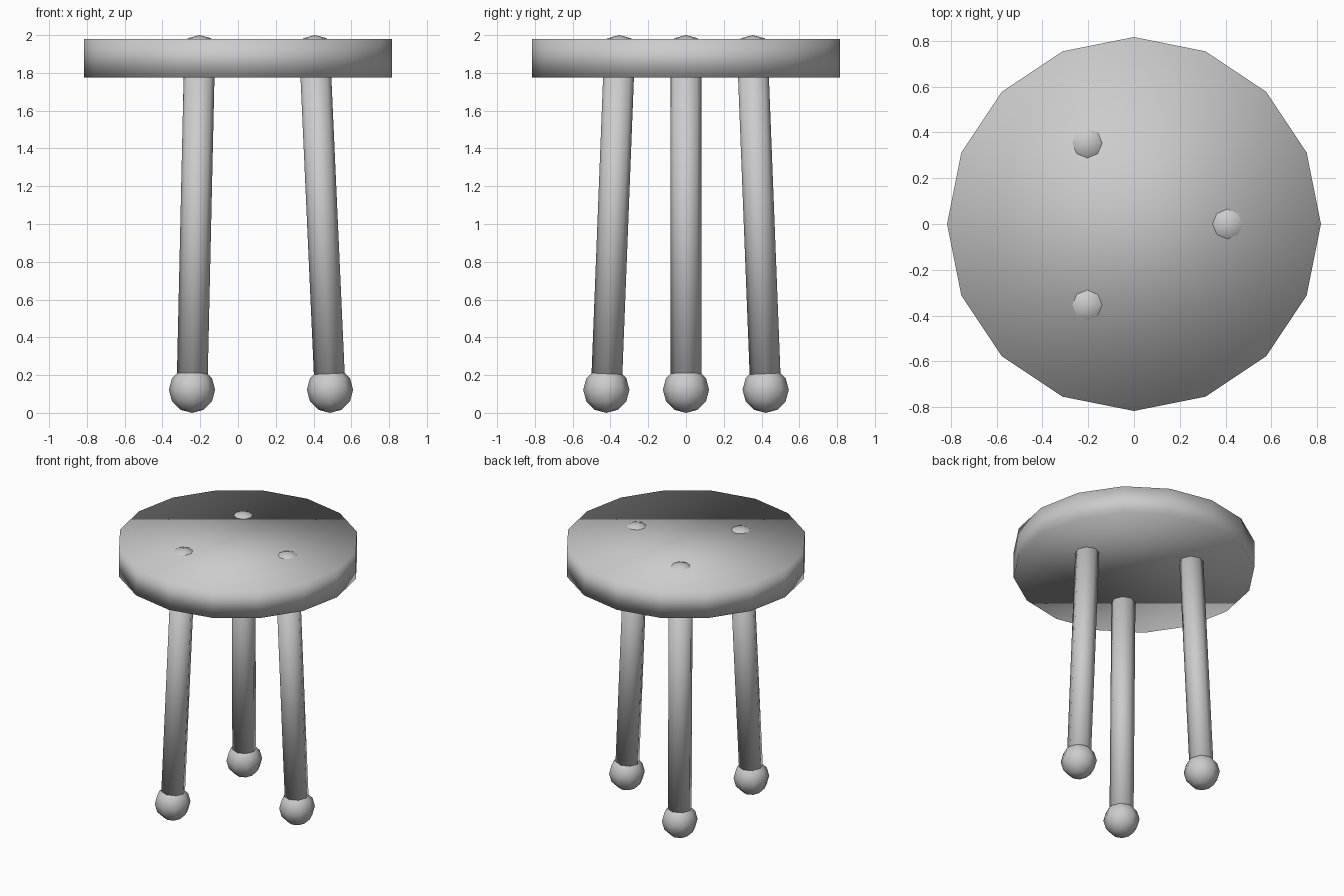
import bpy
import math
from mathutils import Vector

if "Cube" in bpy.data.objects:
    bpy.data.objects.remove(bpy.data.objects["Cube"])

SEAT_R, SEAT_H = 0.816, 0.204
BALL_R, LEG_R = 0.1224, 0.0816
TOP_Z, FOOT_Z = 2 - BALL_R, BALL_R
TOP_SPREAD, FOOT_SPREAD = 0.408, 0.487


def finish(name):
    obj = bpy.context.object
    obj.name = name
    bpy.ops.object.shade_smooth()
    return obj


def ball(name, loc):
    bpy.ops.mesh.primitive_uv_sphere_add(
        segments=8, ring_count=6, radius=BALL_R, location=loc)
    return finish(name)


def rod(name, a, b):
    axis = b - a
    bpy.ops.mesh.primitive_cylinder_add(
        vertices=8, radius=LEG_R, depth=axis.length, location=(a + b) / 2)
    obj = finish(name)
    obj.rotation_mode = 'QUATERNION'
    obj.rotation_quaternion = Vector((0, 0, 1)).rotation_difference(axis)
    return obj


# Sixteen-sided round seat, soft shaded all over
bpy.ops.mesh.primitive_cylinder_add(
    vertices=16, radius=SEAT_R, depth=SEAT_H, location=(0, 0, TOP_Z))
finish("seat")

# Three splayed legs, each with a ball joint poking through the seat and a ball foot
for i, side in enumerate(("right", "back_left", "front_left")):
    ang = math.radians(120 * i)
    out = Vector((math.cos(ang), math.sin(ang), 0))
    top = out * TOP_SPREAD + Vector((0, 0, TOP_Z))
    foot = out * FOOT_SPREAD + Vector((0, 0, FOOT_Z))
    rod(side + "_leg", foot, top)
    ball(side + "_foot", foot)
    ball(side + "_joint", top)
